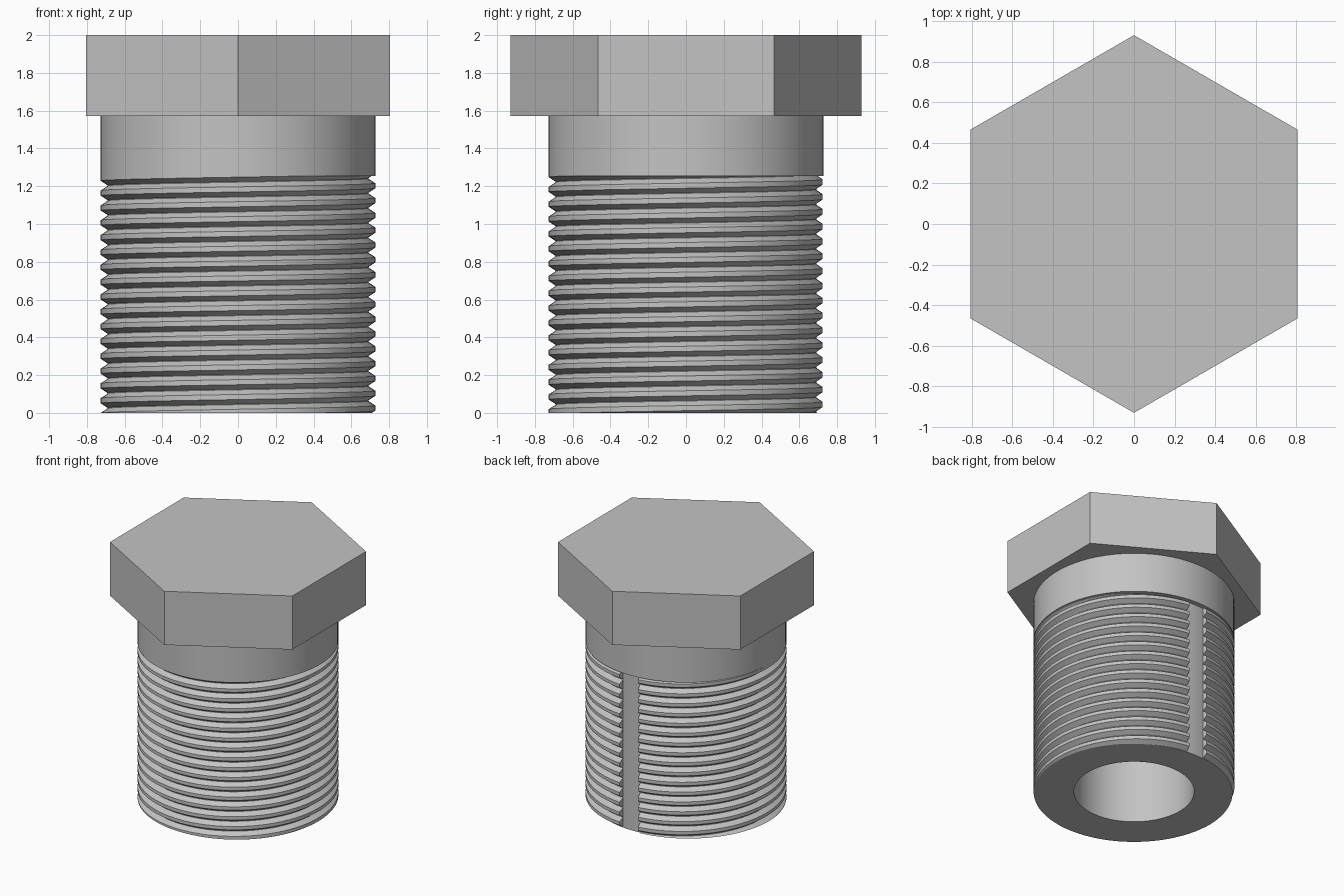
import bpy, bmesh
from math import sin, cos, radians, pi
from mathutils import Vector

cube = bpy.data.objects.get("Cube")
if cube:
    bpy.data.objects.remove(cube, do_unlink=True)

SHANK_R, ROOT_R, BORE_R = 0.727, 0.69, 0.435
THREAD_TOP, HEAD_BOTTOM, HEAD_TOP = 1.255, 1.572, 2.0
PITCH = 0.0785

steel = bpy.data.materials.new("steel_grey")
steel.use_nodes = True
GREY = (0.55, 0.55, 0.55, 1)
steel.diffuse_color = GREY
steel.node_tree.nodes["Principled BSDF"].inputs["Base Color"].default_value = GREY


def finish(bm, name):
    """Turn the bmesh into a shaded object with the steel material."""
    bmesh.ops.recalc_face_normals(bm, faces=bm.faces)
    mesh = bpy.data.meshes.new(name)
    bm.to_mesh(mesh)
    bm.free()
    obj = bpy.data.objects.new(name, mesh)
    bpy.context.collection.objects.link(obj)
    mesh.materials.append(steel)
    bpy.ops.object.select_all(action='DESELECT')
    obj.select_set(True)
    bpy.context.view_layer.objects.active = obj
    bpy.ops.object.shade_smooth_by_angle(angle=radians(25))
    return obj


# Hexagonal head, corners toward front and back
bm = bmesh.new()
radius = 0.93
bottom = [bm.verts.new((radius * cos(radians(30 + 60 * i)),
                        radius * sin(radians(30 + 60 * i)), HEAD_BOTTOM)) for i in range(6)]
base = bm.faces.new(bottom)
top = bmesh.ops.extrude_face_region(bm, geom=[base], use_keep_orig=True)
bmesh.ops.translate(bm, vec=(0, 0, HEAD_TOP - HEAD_BOTTOM),
                    verts=[v for v in top["geom"] if isinstance(v, bmesh.types.BMVert)])
finish(bm, "hex_head")

# Shank: blind bore, bottom rim, thread core and plain collar
bm = bmesh.new()
profile = [(0, 1.5), (BORE_R, 1.5), (BORE_R, 0), (ROOT_R, 0),
           (ROOT_R, THREAD_TOP), (SHANK_R, THREAD_TOP), (SHANK_R, HEAD_BOTTOM)]
verts = [bm.verts.new((r, 0, z)) for r, z in profile]
edges = [bm.edges.new(pair) for pair in zip(verts, verts[1:])]
bmesh.ops.spin(bm, geom=verts + edges, cent=(0, 0, 0), axis=(0, 0, 1),
               angle=2 * pi, steps=96, use_duplicate=False)
bmesh.ops.remove_doubles(bm, verts=bm.verts, dist=1e-4)
finish(bm, "shank")

# Thread: one ridge per turn, interrupted by a narrow gap at the back
bm = bmesh.new()
section = [(ROOT_R - 0.01, -0.038), (ROOT_R, -0.038), (SHANK_R, -0.0135),
           (SHANK_R, 0.0135), (ROOT_R, 0.038), (ROOT_R - 0.01, 0.038)]
START, SWEEP, STEPS = 96.4, 347.2, 90
for turn in range(-2, 17):
    rings = []
    for i in range(STEPS + 1):
        deg = START + SWEEP * i / STEPS
        a = radians(deg)
        mid = 0.143 + PITCH * (turn + (deg - 180) / 360)
        rings.append([bm.verts.new((r * cos(a), r * sin(a), mid + dz)) for r, dz in section])
    n = len(section)
    for low, high in zip(rings, rings[1:]):
        for j in range(n):
            bm.faces.new((low[j], high[j], high[(j + 1) % n], low[(j + 1) % n]))
    bm.faces.new(rings[0])
    bm.faces.new(rings[-1])

# Trim the thread flush with the bottom rim and the collar
for z, normal in ((0, Vector((0, 0, -1))), (THREAD_TOP, Vector((0, 0, 1)))):
    cut = bmesh.ops.bisect_plane(bm, geom=bm.verts[:] + bm.edges[:] + bm.faces[:],
                                 plane_co=(0, 0, z), plane_no=normal, clear_outer=True)
    rim = [e for e in cut["geom_cut"] if isinstance(e, bmesh.types.BMEdge)]
    bmesh.ops.triangle_fill(bm, edges=rim, use_beauty=True, normal=normal)
finish(bm, "thread")
